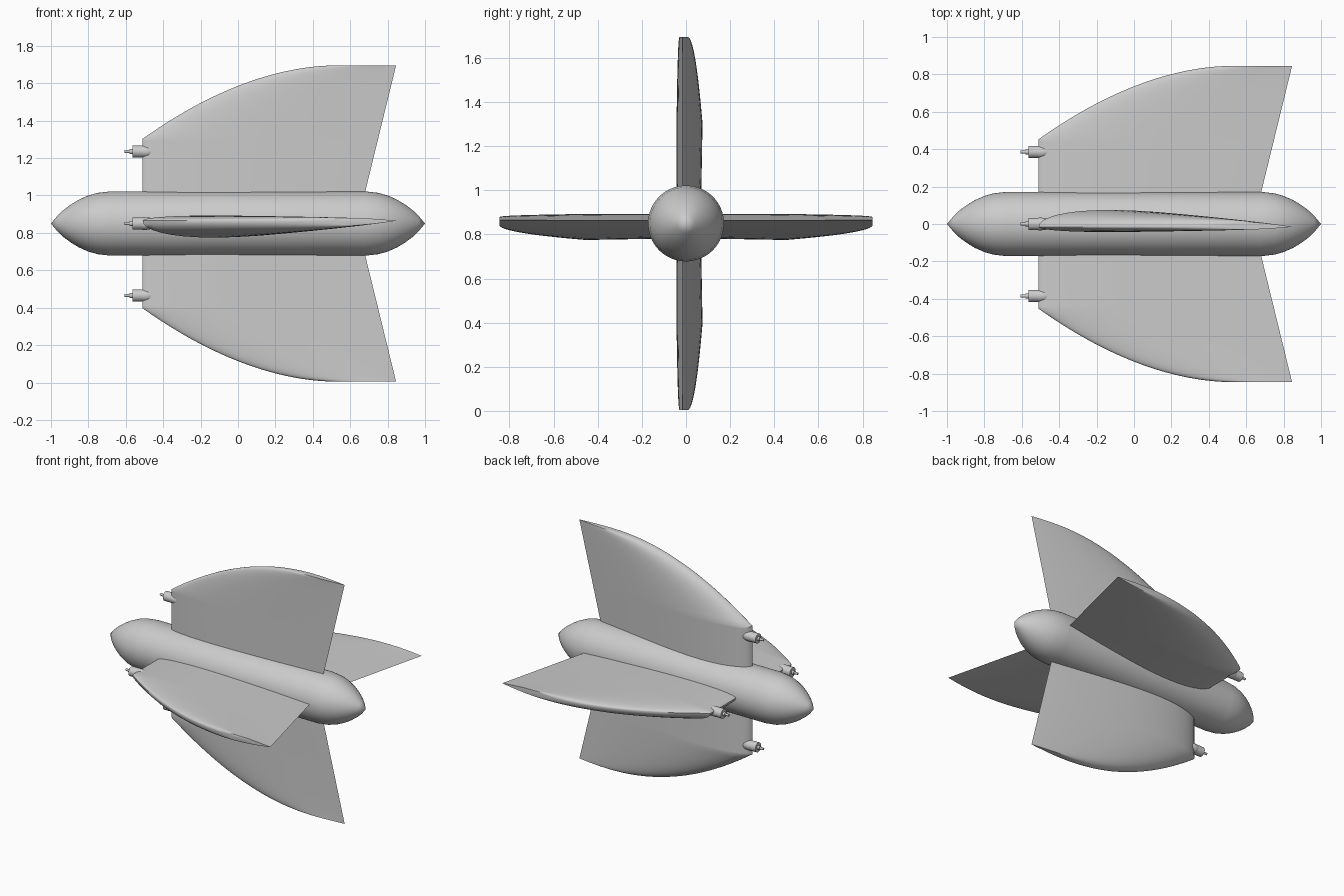
import bpy
import bmesh
import math
from mathutils import Matrix, Vector

cube = bpy.data.objects.get("Cube")
if cube:
    bpy.data.objects.remove(cube, do_unlink=True)

AXIS_Z = 0.85
TIP = 0.845

grey = bpy.data.materials.new("plain_grey")
grey.use_nodes = True
COLOUR = (0.6, 0.6, 0.6, 1)
grey.diffuse_color = COLOUR
grey.node_tree.nodes["Principled BSDF"].inputs["Base Color"].default_value = COLOUR


def finish(name, bm, angle=35):
    bmesh.ops.recalc_face_normals(bm, faces=bm.faces)
    mesh = bpy.data.meshes.new(name)
    bm.to_mesh(mesh)
    bm.free()
    mesh.materials.append(grey)
    obj = bpy.data.objects.new(name, mesh)
    bpy.context.collection.objects.link(obj)
    bpy.ops.object.select_all(action='DESELECT')
    obj.select_set(True)
    bpy.context.view_layer.objects.active = obj
    bpy.ops.object.shade_smooth_by_angle(angle=math.radians(angle))
    return obj


def lathe(bm, profile, sides, place):
    """Spin (x, radius) pairs round the x axis."""
    rings = []
    for x, r in profile:
        count = sides if r > 0 else 1
        rings.append([bm.verts.new(place(Vector((
            x, r * math.cos(math.tau * i / sides), r * math.sin(math.tau * i / sides)))))
            for i in range(count)])
    for a, b in zip(rings, rings[1:]):
        for i in range(sides):
            quad = [a[i % len(a)], a[(i + 1) % len(a)], b[(i + 1) % len(b)], b[i % len(b)]]
            bm.faces.new(list(dict.fromkeys(quad)))
    for ring in (rings[0], rings[-1]):
        if len(ring) > 1:
            bm.faces.new(ring)


def half_thickness(t):
    """Aerofoil thickness along the chord, peak value one half."""
    return 5 * (0.2969 * math.sqrt(t) - 0.126 * t - 0.3516 * t**2 + 0.2843 * t**3 - 0.1036 * t**4)


def leading_edge(r):
    return 0.52 - 1.03 * min(1, (TIP - r) / 0.392) ** 0.535


def section(r, steps=22):
    """Closed cambered section at span r, as (chord, span, normal) points."""
    lead, trail = leading_edge(r), 0.68 + 0.165 * (r - 0.17) / 0.675
    scale = (trail - lead) / 1.26
    ts = [(1 - math.cos(math.pi * i / steps)) / 2 for i in range(steps + 1)]
    upper = [(t, 0.18 * scale) for t in reversed(ts)]
    lower = [(t, -0.056 * math.sqrt(scale)) for t in ts[1:-1]]
    return [Vector((lead + t * (trail - lead), r, -0.015 + k * half_thickness(t)))
            for t, k in upper + lower]


# Fuselage: tube with a matching ogive at each end
nose = [(1, 0), (0.965, 0.042), (0.93, 0.075), (0.89, 0.104), (0.85, 0.128),
        (0.80, 0.15), (0.75, 0.164), (0.68, 0.172)]
profile = [(-x, r) for x, r in nose] + list(reversed(nose))
bm = bmesh.new()
lathe(bm, profile, 64, lambda v: v + Vector((0, 0, AXIS_Z)))
finish("fuselage", bm)

# Span stations, closer together towards the swept tip
spans = [0.1, 0.2, 0.3, 0.4, 0.44]
spans += [TIP - 0.392 * (1 - i / 24) ** 1.87 for i in range(25)]

# Each fin maps (chord, span, normal) to the model
fins = {
    "upper": Matrix(((1, 0, 0), (0, 0, 1), (0, 1, 0))),
    "lower": Matrix(((1, 0, 0), (0, 0, 1), (0, -1, 0))),
    "front": Matrix(((1, 0, 0), (0, -1, 0), (0, 0, -1))),
    "back": Matrix(((1, 0, 0), (0, 1, 0), (0, 0, -1))),
}

motor_parts = {
    "motor_fairing": [(-0.53, 0.022), (-0.51, 0.034), (-0.48, 0.033), (-0.45, 0.026), (-0.40, 0)],
    "motor_body": [(-0.565, 0.033), (-0.50, 0.033)],
    "motor_hub": [(-0.58, 0.014), (-0.56, 0.014)],
    "motor_shaft": [(-0.607, 0.008), (-0.56, 0.008)],
}

for side, turn in fins.items():
    def place(v, turn=turn):
        return turn @ v + Vector((0, 0, AXIS_Z))

    # Fin lofted through its sections
    bm = bmesh.new()
    rings = [[bm.verts.new(place(p)) for p in section(r)] for r in spans]
    for a, b in zip(rings, rings[1:]):
        for i in range(len(a)):
            j = (i + 1) % len(a)
            bm.faces.new((a[i], a[j], b[j], b[i]))
    bm.faces.new(rings[0])
    bm.faces.new(rings[-1])
    finish(side + "_fin", bm)

    # Motor on the leading edge
    for part, outline in motor_parts.items():
        bm = bmesh.new()
        lathe(bm, outline, 24, lambda v: place(v + Vector((0, 0.385, 0))))
        finish(side + "_" + part, bm)
